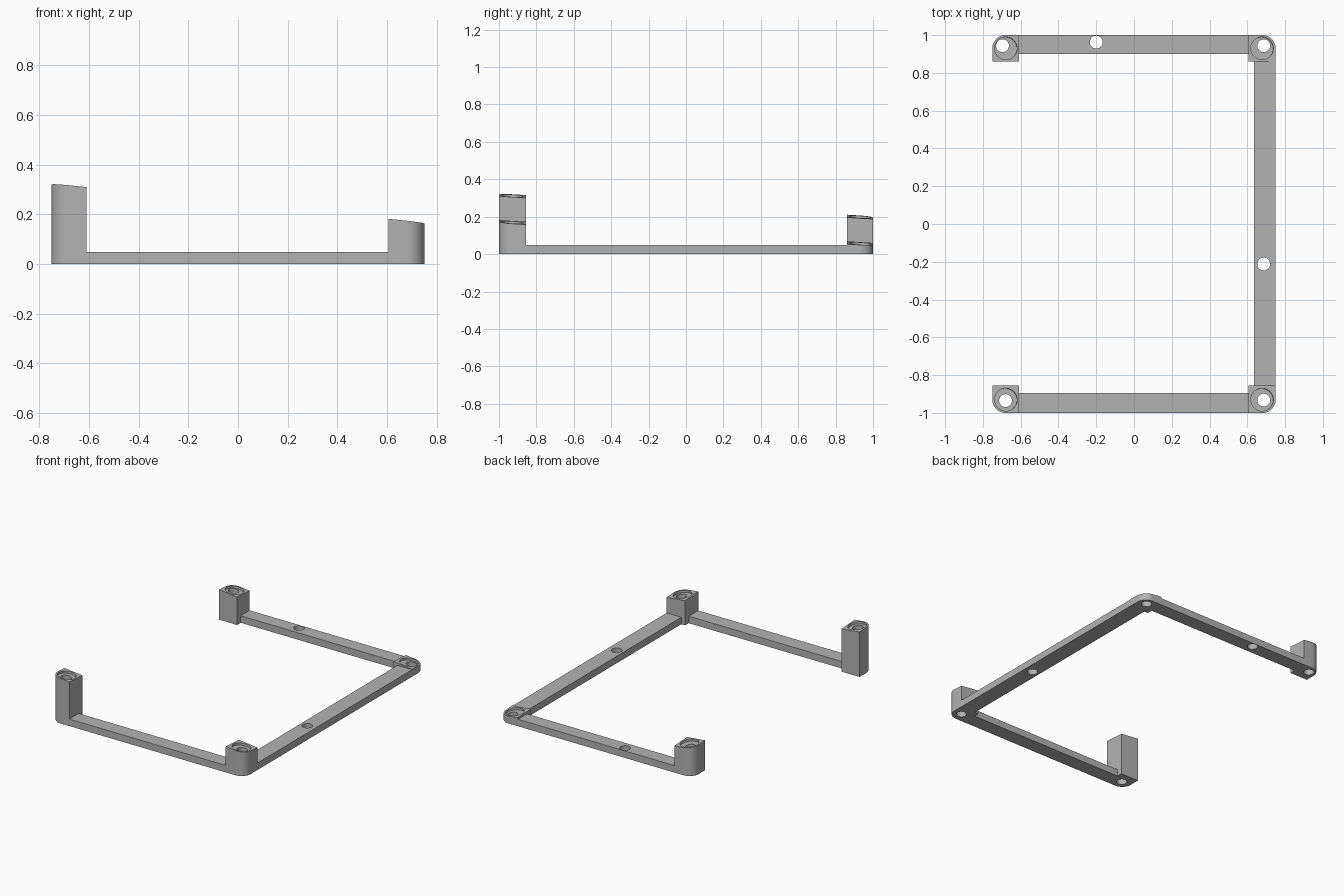
import bpy, bmesh, math
from mathutils import Vector, Matrix

if "Cube" in bpy.data.objects:
    bpy.data.objects.remove(bpy.data.objects["Cube"])

grey = bpy.data.materials.new("mid grey")
grey.diffuse_color = (0.45, 0.45, 0.45, 1)
grey.use_nodes = True
grey.node_tree.nodes["Principled BSDF"].inputs["Base Color"].default_value = grey.diffuse_color

BAR_H = 0.049
SX, SY, Z0 = 0.105, 0.061, 0.1845          # sloping plane shared by all post tops
NORMAL = Vector((SX, SY, 1)).normalized()


def top_z(x, y):
    return Z0 - SX * x - SY * y


def prism(name, pts, height):
    """Closed prism over a plan outline; height is a function of x, y."""
    area = sum(a[0] * b[1] - b[0] * a[1] for a, b in zip(pts, pts[1:] + pts[:1]))
    if area < 0:
        pts = pts[::-1]
    bm = bmesh.new()
    low = [bm.verts.new((x, y, 0)) for x, y in pts]
    high = [bm.verts.new((x, y, height(x, y))) for x, y in pts]
    bm.faces.new(low[::-1])
    bm.faces.new(high)
    n = len(pts)
    for i in range(n):
        j = (i + 1) % n
        bm.faces.new((low[i], low[j], high[j], high[i]))
    me = bpy.data.meshes.new(name)
    bm.to_mesh(me)
    bm.free()
    me.materials.append(grey)
    ob = bpy.data.objects.new(name, me)
    bpy.context.collection.objects.link(ob)
    return ob


def cylinder(radius, start, end, axis):
    """Cutter cylinder between two distances along an axis from the start point."""
    bm = bmesh.new()
    bmesh.ops.create_cone(bm, cap_ends=True, segments=40, radius1=radius,
                          radius2=radius, depth=end)
    rot = axis.to_track_quat('Z', 'Y').to_matrix().to_4x4()
    bm.transform(Matrix.Translation(start + axis * end / 2) @ rot)
    me = bpy.data.meshes.new("cutter")
    bm.to_mesh(me)
    bm.free()
    me.materials.append(grey)
    ob = bpy.data.objects.new("cutter", me)
    ob.hide_render = True
    bpy.context.collection.objects.link(ob)
    return ob


def cut(ob, cutters):
    for c in cutters:
        m = ob.modifiers.new("cut", 'BOOLEAN')
        m.operation, m.solver, m.object = 'DIFFERENCE', 'EXACT', c
    bpy.context.view_layer.update()
    dg = bpy.context.evaluated_depsgraph_get()
    me = bpy.data.meshes.new_from_object(ob.evaluated_get(dg))
    ob.modifiers.clear()
    ob.data = me
    for c in cutters:
        bpy.data.objects.remove(c)


def hole(x, y, r):
    return cylinder(r, Vector((x, y, -0.1)), 0.7, Vector((0, 0, 1)))


# Corner posts: side signs, inner edges, hole centre
parts = []
for name, sx, sy, ix, iy, hx, hy in (
        ("front_left_post", -1, -1, 0.61, 0.855, -0.68, -0.935),
        ("front_right_post", 1, -1, 0.605, 0.855, 0.687, -0.932),
        ("back_left_post", -1, 1, 0.61, 0.86, -0.696, 0.944),
        ("back_right_post", 1, 1, 0.605, 0.86, 0.687, 0.944)):
    r = 0.07
    pts = [(sx * ix, sy * iy), (sx * 0.75, sy * iy)]
    for i in range(13):
        a = math.pi / 2 * i / 12
        pts.append((sx * (0.75 - r + r * math.cos(a)), sy * (1 - r + r * math.sin(a))))
    pts.append((sx * ix, sy * 1.0))
    post = prism(name, pts, top_z)
    # Shallow round seat square to the sloping top, with a vertical bore
    cx, cy = sx * 0.678, sy * 0.93
    seat = Vector((cx, cy, top_z(cx, cy))) - NORMAL * 0.015
    cut(post, [cylinder(0.06, seat, 0.07, NORMAL), hole(hx, hy, 0.034)])
    parts.append(post)

# Thin bars joining the posts
for name, x0, x1, y0, y1, drill in (
        ("front_bar", -0.61, 0.605, -1, -0.895, None),
        ("back_bar", -0.61, 0.605, 0.9, 1, (-0.2, 0.963)),
        ("right_bar", 0.635, 0.75, -0.855, 0.86, (0.687, -0.212))):
    bar = prism(name, [(x0, y0), (x1, y0), (x1, y1), (x0, y1)], lambda x, y: BAR_H)
    if drill:
        cut(bar, [hole(*drill, 0.034)])
    parts.append(bar)

# Smooth curved walls, keep edges sharp
bpy.ops.object.select_all(action='DESELECT')
for ob in parts:
    ob.select_set(True)
bpy.context.view_layer.objects.active = parts[0]
bpy.ops.object.shade_smooth_by_angle(angle=math.radians(30))
